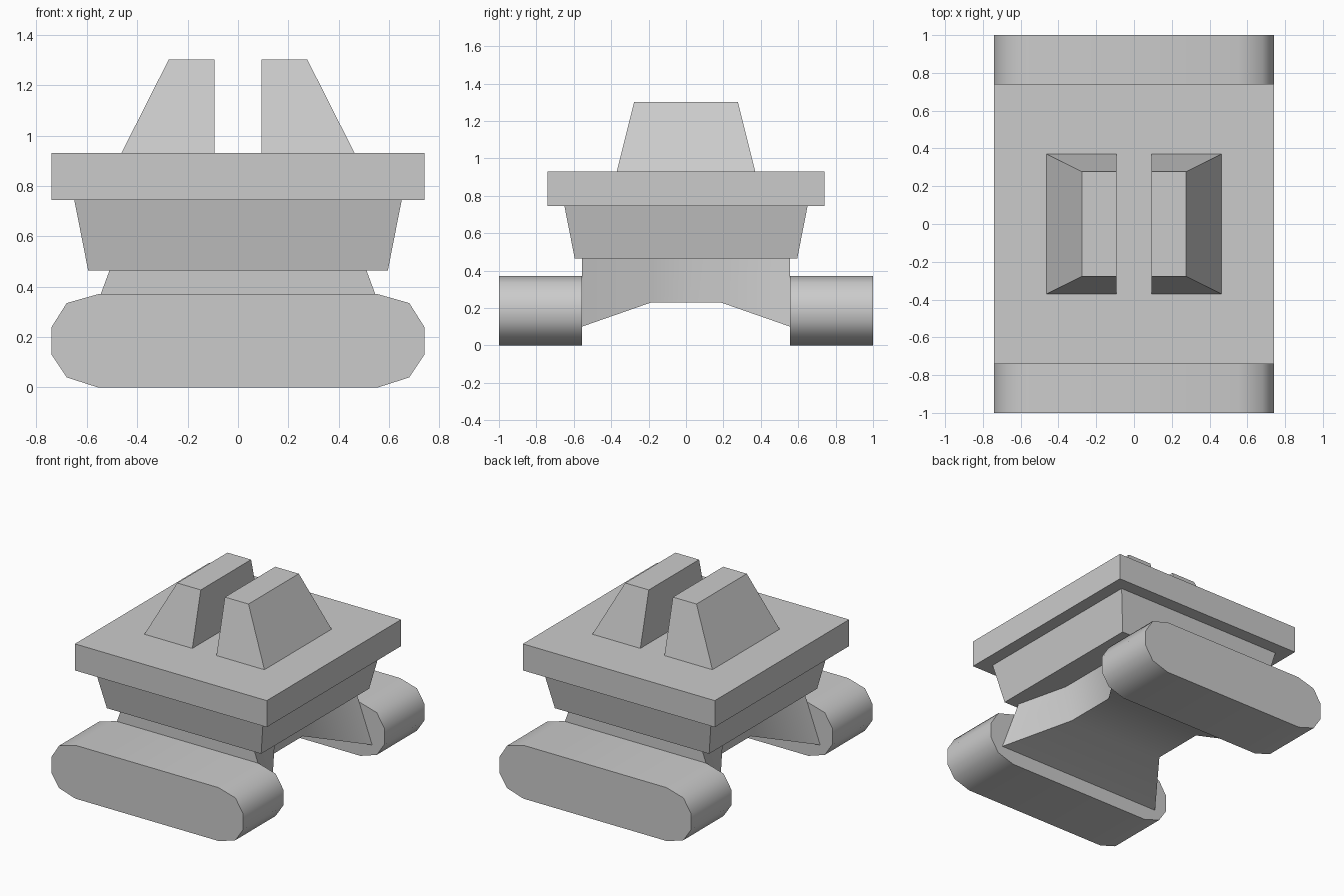
import bpy, bmesh
from math import radians

if "Cube" in bpy.data.objects:
    bpy.data.objects.remove(bpy.data.objects["Cube"])


def loft(name, rings, smooth=False):
    """Closed solid skinned through rings holding equal point counts."""
    bm = bmesh.new()
    loops = [[bm.verts.new(p) for p in ring] for ring in rings]
    n = len(loops[0])
    for a, b in zip(loops, loops[1:]):
        for i in range(n):
            j = (i + 1) % n
            bm.faces.new((a[i], a[j], b[j], b[i]))
    bm.faces.new(loops[0])
    bm.faces.new(loops[-1])
    bmesh.ops.recalc_face_normals(bm, faces=bm.faces)
    mesh = bpy.data.meshes.new(name)
    bm.to_mesh(mesh)
    bm.free()
    obj = bpy.data.objects.new(name, mesh)
    bpy.context.collection.objects.link(obj)
    if smooth:
        bpy.ops.object.select_all(action='DESELECT')
        obj.select_set(True)
        bpy.context.view_layer.objects.active = obj
        bpy.ops.object.shade_smooth_by_angle(angle=radians(45))
    return obj


def rect(x0, x1, y, z):
    return [(x0, -y, z), (x1, -y, z), (x1, y, z), (x0, y, z)]


# Rounded tracks at front and back
half = [(0.555, 0), (0.68, 0.04), (0.74, 0.13), (0.74, 0.24), (0.68, 0.335), (0.55, 0.372)]
profile = half + [(-x, z) for x, z in reversed(half)]
for name, side in (("front_track", -1), ("back_track", 1)):
    loft(name, [[(x, side * y, z) for x, z in profile] for y in (0.557, 1.0)], True)

# Saddle-shaped chassis: (y, bottom half width, bottom z, top half width)
stations = [(-0.557, 0.645, 0.10, 0.51), (-0.185, 0.37, 0.23, 0.42),
            (0.185, 0.37, 0.23, 0.42), (0.557, 0.645, 0.10, 0.51)]
loft("chassis", [[(-b, y, z), (b, y, z), (t, y, 0.465), (-t, y, 0.465)]
                 for y, b, z, t in stations], True)

# Tapered tier under the deck, and the flat deck
loft("lower_tier", [rect(-0.595, 0.595, 0.595, 0.465), rect(-0.65, 0.65, 0.65, 0.745)])
loft("deck", [rect(-0.74, 0.74, 0.74, 0.745), rect(-0.74, 0.74, 0.74, 0.93)])

# Pair of sloped blocks with a slot between them
for name, s in (("left_block", -1), ("right_block", 1)):
    loft(name, [rect(s * 0.093, s * 0.463, 0.37, 0.93),
                rect(s * 0.093, s * 0.275, 0.277, 1.302)])
